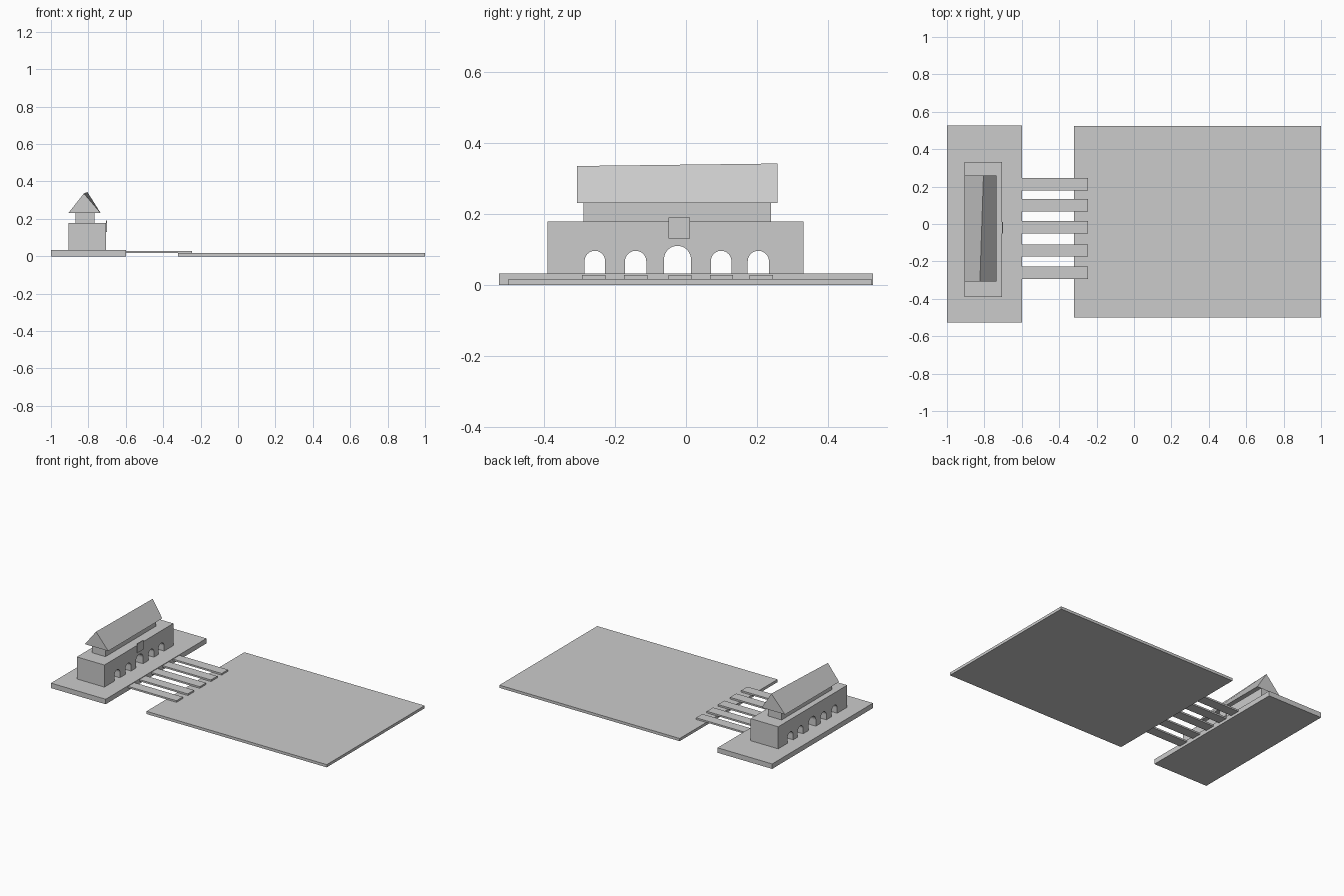
import bpy, bmesh, math

cube = bpy.data.objects.get("Cube")
if cube:
    bpy.data.objects.remove(cube, do_unlink=True)

# One plain grey for everything
grey = bpy.data.materials.new("plain_grey")
grey.use_nodes = True
colour = (0.6, 0.6, 0.6, 1)
grey.diffuse_color = colour
grey.node_tree.nodes["Principled BSDF"].inputs["Base Color"].default_value = colour


def finish(name, bm):
    bmesh.ops.recalc_face_normals(bm, faces=bm.faces)
    mesh = bpy.data.meshes.new(name)
    bm.to_mesh(mesh)
    bm.free()
    mesh.materials.append(grey)
    obj = bpy.data.objects.new(name, mesh)
    bpy.context.collection.objects.link(obj)
    return obj


def box(name, x, y, z):
    bm = bmesh.new()
    bmesh.ops.create_cube(bm, size=1)
    for v in bm.verts:
        v.co = [r[0] + (c + 0.5) * (r[1] - r[0]) for c, r in zip(v.co, (x, y, z))]
    return finish(name, bm)


# Plinth, court and the five bridges between them
PLINTH_TOP = 0.033
box("plinth", (-1, -0.6), (-0.527, 0.527), (0, PLINTH_TOP))
box("court", (-0.32, 1), (-0.5, 0.523), (0, 0.018))
for i, y in enumerate((-0.26, -0.142, -0.017, 0.1, 0.212)):
    box(f"bridge_{i + 1}", (-0.6, -0.245), (y - 0.033, y + 0.033), (0.018, 0.029))

# Gate wall: side profile with round-topped openings, extruded through x
profile = [(-0.39, PLINTH_TOP)]
arches = ((-0.257, 0.029, 0.097), (-0.142, 0.03, 0.097), (-0.024, 0.038, 0.111),
          (0.099, 0.029, 0.097), (0.204, 0.03, 0.097))
for y, radius, top in arches:
    profile.append((y - radius, PLINTH_TOP))
    for k in range(17):
        a = math.pi * (1 - k / 16)
        profile.append((y + radius * math.cos(a), top - radius + radius * math.sin(a)))
    profile.append((y + radius, PLINTH_TOP))
profile += [(0.331, PLINTH_TOP), (0.331, 0.179), (-0.39, 0.179)]
bm = bmesh.new()
face = bm.faces.new([bm.verts.new((-0.907, y, z)) for y, z in profile])
extruded = bmesh.ops.extrude_face_region(bm, geom=[face], use_keep_orig=True)
moved = [g for g in extruded["geom"] if isinstance(g, bmesh.types.BMVert)]
bmesh.ops.translate(bm, verts=moved, vec=(0.202, 0, 0))
finish("gate_wall", bm)

# Upper hall and the plaque over the middle arch
box("upper_hall", (-0.868, -0.768), (-0.289, 0.24), (0.179, 0.232))
box("plaque", (-0.706, -0.7), (-0.05, 0.011), (0.131, 0.191))

# Gabled roof whose ridge drifts slightly from front to back
bm = bmesh.new()
ends = []
for y, ridge_x, ridge_z in ((-0.307, -0.824, 0.336), (0.258, -0.805, 0.343)):
    ends.append([bm.verts.new(p) for p in
                 ((-0.906, y, 0.232), (-0.735, y, 0.232), (ridge_x, y, ridge_z))])
for end in ends:
    bm.faces.new(end)
for i in range(3):
    j = (i + 1) % 3
    bm.faces.new((ends[0][i], ends[0][j], ends[1][j], ends[1][i]))
finish("roof", bm)
